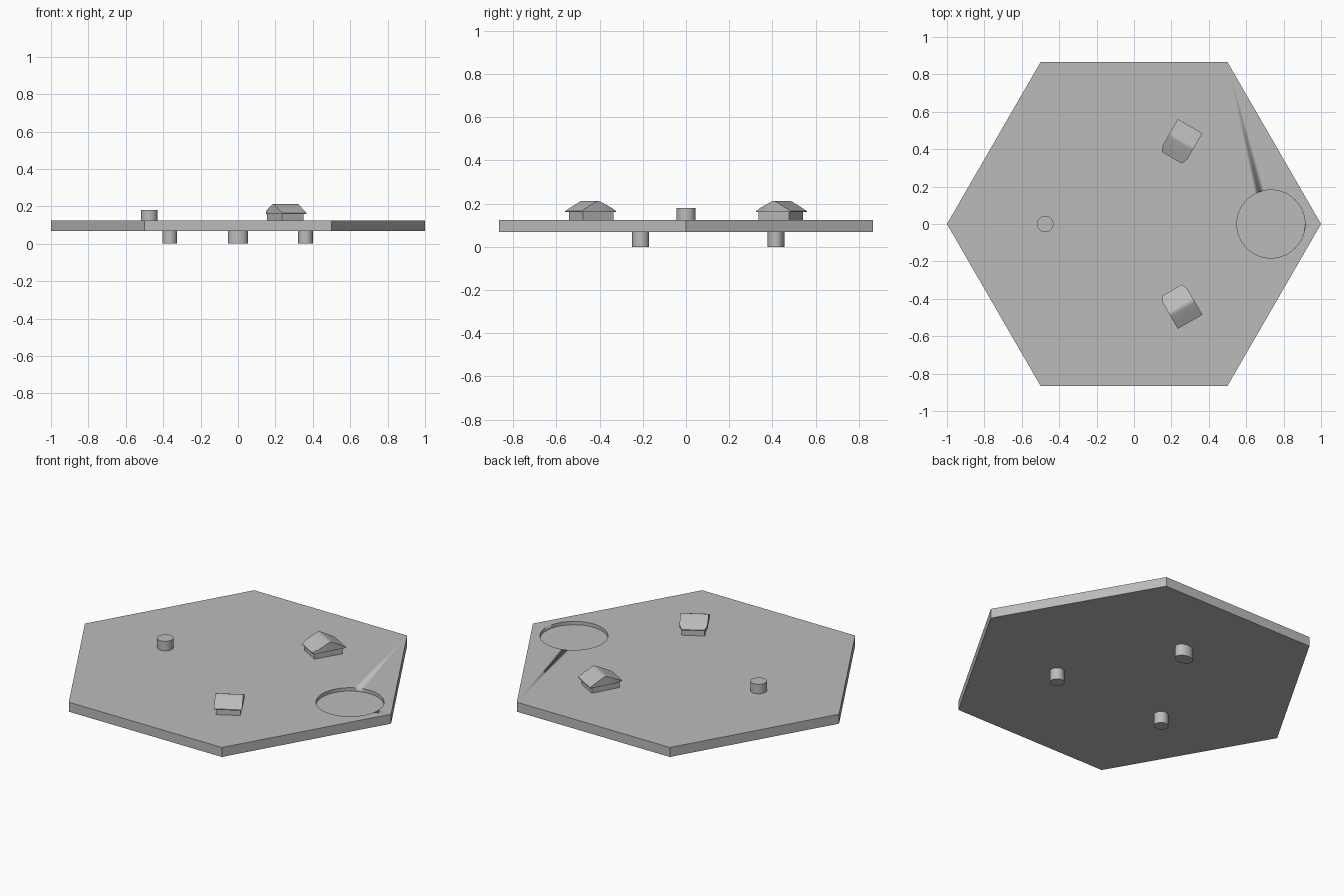
import bpy, bmesh, math
from mathutils import Vector

if "Cube" in bpy.data.objects:
    bpy.data.objects.remove(bpy.data.objects["Cube"])

grey = bpy.data.materials.new("plain grey")
grey.diffuse_color = (0.5, 0.5, 0.5, 1)
grey.use_nodes = True
grey.node_tree.nodes["Principled BSDF"].inputs["Base Color"].default_value = grey.diffuse_color
PLATE_BOTTOM, PLATE_TOP = 0.068, 0.124


def finish(name, bm, angle=35):
    bmesh.ops.recalc_face_normals(bm, faces=bm.faces)
    me = bpy.data.meshes.new(name)
    bm.to_mesh(me)
    bm.free()
    ob = bpy.data.objects.new(name, me)
    bpy.context.collection.objects.link(ob)
    me.materials.append(grey)
    bpy.ops.object.select_all(action='DESELECT')
    ob.select_set(True)
    bpy.context.view_layer.objects.active = ob
    bpy.ops.object.shade_smooth_by_angle(angle=math.radians(angle))
    return ob


def prism(name, points, z0, z1):
    bm = bmesh.new()
    face = bm.faces.new([bm.verts.new((x, y, z0)) for x, y in points])
    ext = bmesh.ops.extrude_face_region(bm, geom=[face])["geom"]
    for v in ext:
        if isinstance(v, bmesh.types.BMVert):
            v.co.z = z1
    return finish(name, bm)


def ring(cx, cy, rx, ry, n):
    return [(cx + rx * math.cos(math.tau * i / n), cy + ry * math.sin(math.tau * i / n))
            for i in range(n)]


# Hexagonal plate with a shallow round recess
plate = prism("plate", ring(0, 0, 1, 0.865, 6), PLATE_BOTTOM, PLATE_TOP)
for v in plate.data.vertices:
    if abs(v.co.y) > 0.1:
        v.co.y = math.copysign(0.865, v.co.y)
cutter = prism("recess_cutter", ring(0.732, 0, 0.182, 0.182, 64), PLATE_TOP - 0.02, 0.2)
cutter.hide_render = True
cutter.hide_set(True)
cut = plate.modifiers.new("recess", 'BOOLEAN')
cut.object, cut.operation, cut.solver = cutter, 'DIFFERENCE', 'EXACT'

# Upright peg on top
prism("peg", ring(-0.475, 0, 0.044, 0.044, 32), PLATE_TOP - 0.005, 0.18)

# Three feet below, the back one oval
for name, x, y, rx in (("back_foot", 0, 0.416, 0.053),
                       ("left_foot", -0.365, -0.21, 0.039),
                       ("right_foot", 0.361, -0.21, 0.039)):
    prism(name, ring(x, y, rx, 0.039, 32), 0, PLATE_BOTTOM + 0.005)

# Two mirrored huts: a = distance inward from the outer eave, b = along the ridge
for side, s in (("back", 1), ("front", -1)):
    def place(a, b):
        return (0.30 - 0.5 * a + 0.866 * b, s * (0.523 - 0.866 * a - 0.5 * b))

    prism(side + "_hut_walls", [place(0.0155, -0.066), place(0.0155, 0.066),
                                place(0.18, 0.062), place(0.18, -0.062)],
          PLATE_TOP - 0.005, 0.163)

    # Gabled roof with a soft ridge and a narrowed inner eave: (a, half width, z)
    stations = [(0, 0.0755, 0.165), (0.045, 0.0755, 0.19), (0.08, 0.0755, 0.209),
                (0.092, 0.0755, 0.213), (0.104, 0.0755, 0.209), (0.163, 0.0755, 0.18),
                (0.195, 0.061, 0.165)]
    bm = bmesh.new()
    rows = []
    for a, w, z in stations:
        rows.append([bm.verts.new((*place(a, b), h))
                     for b, h in ((-w, 0.16), (-w, z), (w, z), (w, 0.16))])
    for p, q in zip(rows, rows[1:]):
        for i in range(4):
            j = (i + 1) % 4
            bm.faces.new((p[i], p[j], q[j], q[i]))
    bm.faces.new(rows[0])
    bm.faces.new(rows[-1])
    finish(side + "_hut_roof", bm, 40)
